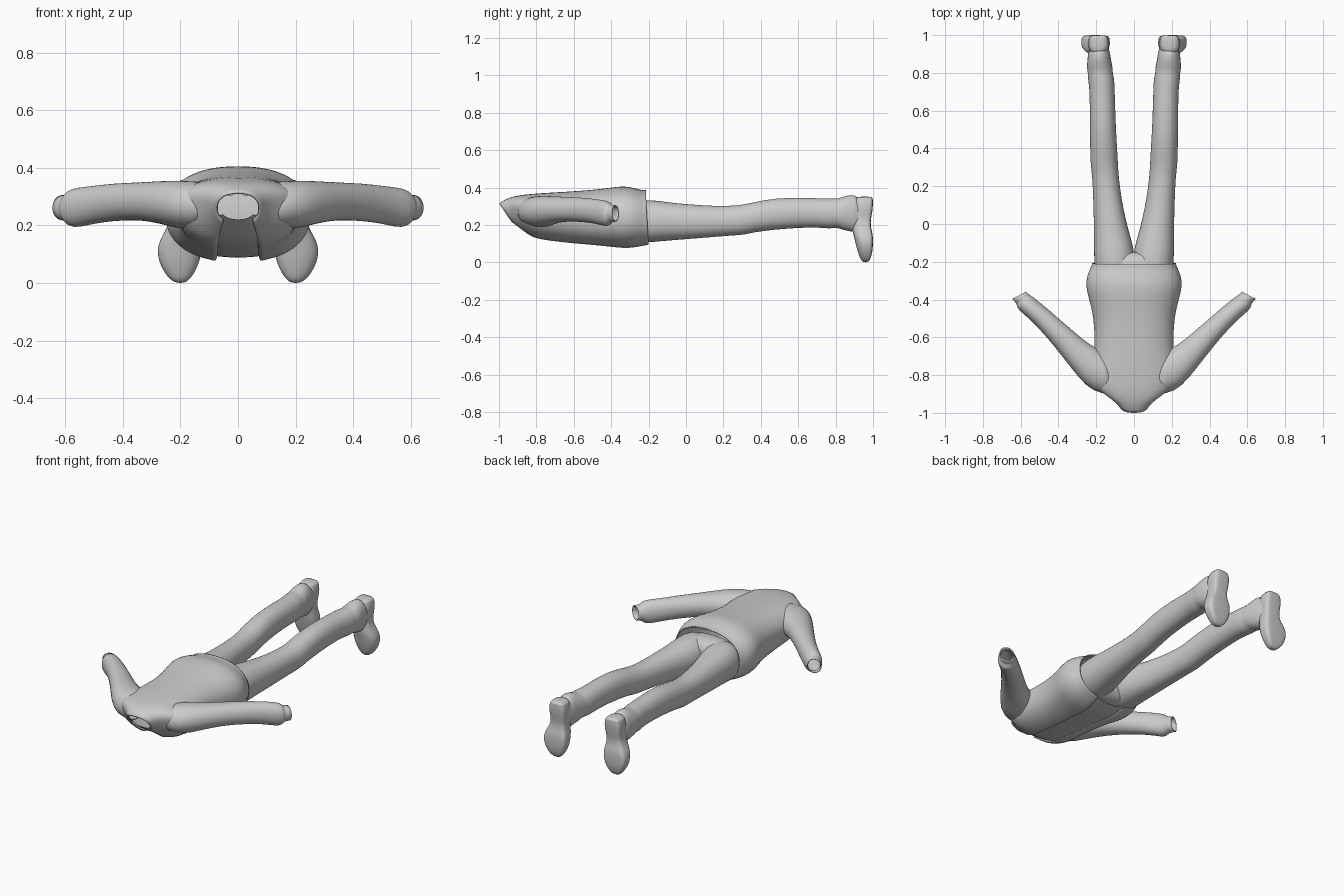
import bpy, bmesh, math
from mathutils import Vector


def se(t, n):
    """Point on a unit superellipse."""
    c, s = math.cos(t), math.sin(t)
    return (math.copysign(abs(c) ** (2 / n), c), math.copysign(abs(s) ** (2 / n), s))


def loft(name, rings, closed=True, caps=(False, False), mirror=False, solid=0, sub=1):
    bm = bmesh.new()
    vs = [[bm.verts.new(p) for p in r] for r in rings]
    n = len(vs[0])
    for a, b in zip(vs, vs[1:]):
        for i in range(n if closed else n - 1):
            j = (i + 1) % n
            bm.faces.new((a[i], a[j], b[j], b[i]))
    for k, r in zip(caps, (vs[0], vs[-1])):
        if k:
            bm.faces.new(r)
    bmesh.ops.recalc_face_normals(bm, faces=bm.faces)
    me = bpy.data.meshes.new(name)
    bm.to_mesh(me)
    bm.free()
    ob = bpy.data.objects.new(name, me)
    bpy.context.collection.objects.link(ob)
    if mirror:
        ob.modifiers.new("Mirror", 'MIRROR').use_mirror_merge = False
    if sub:
        m = ob.modifiers.new("Subdivision", 'SUBSURF')
        m.levels = m.render_levels = sub
    if solid:
        m = ob.modifiers.new("Solidify", 'SOLIDIFY')
        m.thickness = solid
        m.offset = -1
    bpy.ops.object.select_all(action='DESELECT')
    ob.select_set(True)
    bpy.context.view_layer.objects.active = ob
    bpy.ops.object.shade_smooth_by_angle(angle=math.radians(40))
    return ob


def angles(n):
    return [2 * math.pi * i / n for i in range(n)]


# Jacket sections: y at back, y at front, z top, z bottom, z widest, half width, half gap
TORSO = [
    (-1.00, -.925, .315, .205, .26, .075, .050),
    (-.970, -.895, .335, .18, .265, .098, .058),
    (-.935, -.87, .35, .163, .275, .145, .064),
    (-.885, -.84, .36, .142, .28, .205, .068),
    (-.80, -.80, .369, .12, .27, .225, .07),
    (-.65, -.65, .377, .10, .25, .207, .07),
    (-.50, -.50, .387, .088, .24, .212, .072),
    (-.40, -.40, .40, .078, .24, .238, .075),
    (-.33, -.33, .41, .07, .24, .257, .08),
    (-.27, -.27, .396, .074, .24, .25, .084),
    (-.23, -.22, .384, .083, .235, .226, .088),
    (-.215, -.20, .387, .084, .235, .222, .09),
]


def torso_ring(s, a0, a1, n=32, inset=0.0):
    yt, yb, zt, zb, zc, w, g = s
    pts = []
    for i in range(n + 1):
        c, v = se(a0 + (a1 - a0) * i / n, 2.3)
        z = zc + (zt - zc - inset if v > 0 else zc - zb - inset) * v
        pts.append((c * (w - inset), (yt + yb) / 2 + (yt - yb) / 2 * v, z))
    return pts


def jacket_ring(s):
    e = math.asin(min(.95, (s[6] / s[5]) ** 1.15))
    return torso_ring(s, -math.pi / 2 + e, 1.5 * math.pi - e)


loft("jacket", [jacket_ring(s) for s in TORSO], closed=False, solid=.006)

# Shirt front seen through the open jacket
loft("shirt_front", [torso_ring(s, -math.pi / 2 - 1.1, -math.pi / 2 + 1.1, 12, .016)
                     for s in TORSO[:-1]], closed=False)


# Sleeves: outer edge xy, inner edge xy, z top, z bottom
SLEEVE = [
    ((.12, -.905), (.13, -.70), .352, .19),
    ((.215, -.892), (.195, -.655), .357, .185),
    ((.29, -.82), (.24, -.635), .355, .205),
    ((.38, -.70), (.31, -.575), .35, .22),
    ((.47, -.59), (.39, -.508), .347, .215),
    ((.545, -.51), (.46, -.445), .338, .206),
    ((.60, -.465), (.512, -.405), .332, .192),
    ((.622, -.44), (.535, -.385), .325, .195),
    ((.618, -.425), (.55, -.378), .307, .215),
    ((.645, -.398), (.572, -.358), .306, .217),
]


def sleeve_ring(o, i, zt, zb):
    o, i = Vector(o), Vector(i)
    pts = []
    for t in angles(20):
        c, s = se(t, 2.1)
        p = (o + i) / 2 + (o - i) / 2 * c
        pts.append((p.x, p.y, (zt + zb) / 2 + (zt - zb) / 2 * s))
    return pts


loft("sleeve", [sleeve_ring(*r) for r in SLEEVE], mirror=True, solid=.006)


# Trouser legs: y, inner x, outer x, z top, z bottom
LEG = [
    (-.30, -.01, .20, .33, .105), (-.20, -.008, .212, .335, .105),
    (-.13, .0, .213, .328, .112), (-.06, .02, .213, .318, .118),
    (.03, .045, .214, .31, .125), (.15, .068, .217, .302, .135),
    (.25, .08, .222, .303, .143), (.31, .084, .23, .31, .146),
    (.36, .086, .232, .322, .16), (.48, .094, .234, .345, .175),
    (.62, .099, .235, .347, .185), (.72, .102, .236, .342, .185),
    (.77, .104, .246, .345, .178), (.80, .113, .244, .34, .186),
    (.83, .112, .252, .348, .176), (.87, .122, .246, .362, .165),
    (.905, .125, .245, .36, .16), (.915, .132, .236, .345, .175),
    (.96, .132, .236, .345, .18),
]


def y_ring(y, x0, x1, zt, zb, n=2.15):
    return [((x0 + x1) / 2 + (x1 - x0) / 2 * c, y, (zt + zb) / 2 + (zt - zb) / 2 * s)
            for c, s in (se(t, n) for t in angles(20))]


loft("trouser_leg", [y_ring(*r) for r in LEG], caps=(True, True), mirror=True)

# Seat of the trousers joining both legs
SEAT = [(-.32, .20, .335, .105), (-.22, .211, .336, .104),
        (-.175, .195, .325, .115), (-.145, .14, .29, .15)]
loft("trouser_seat", [y_ring(y, -w, w, zt, zb, 2.3) for y, w, zt, zb in SEAT],
     caps=(True, True))


# Boots, heel to toe: z, instep y, sole y, centre x, half width
BOOT = [
    (.352, .92, .992, .188, .030), (.343, .90, 1.0, .188, .048),
    (.30, .89, 1.0, .188, .056), (.255, .885, .994, .188, .051),
    (.215, .885, .986, .19, .048), (.18, .887, .99, .195, .058),
    (.145, .895, 1.0, .201, .073), (.11, .904, 1.0, .204, .078),
    (.07, .913, .999, .204, .070), (.035, .925, .992, .203, .052),
    (.012, .935, .983, .202, .034), (.0, .948, .972, .20, .014),
]


def boot_ring(z, y0, y1, x, w):
    pts = []
    for t in angles(20):
        c, s = se(t, 5 if math.sin(t) > 0 else 2.1)
        pts.append((x + w * c, (y0 + y1) / 2 + (y1 - y0) / 2 * s, z))
    return pts


loft("boot", [boot_ring(*r) for r in BOOT], caps=(True, True), mirror=True)
